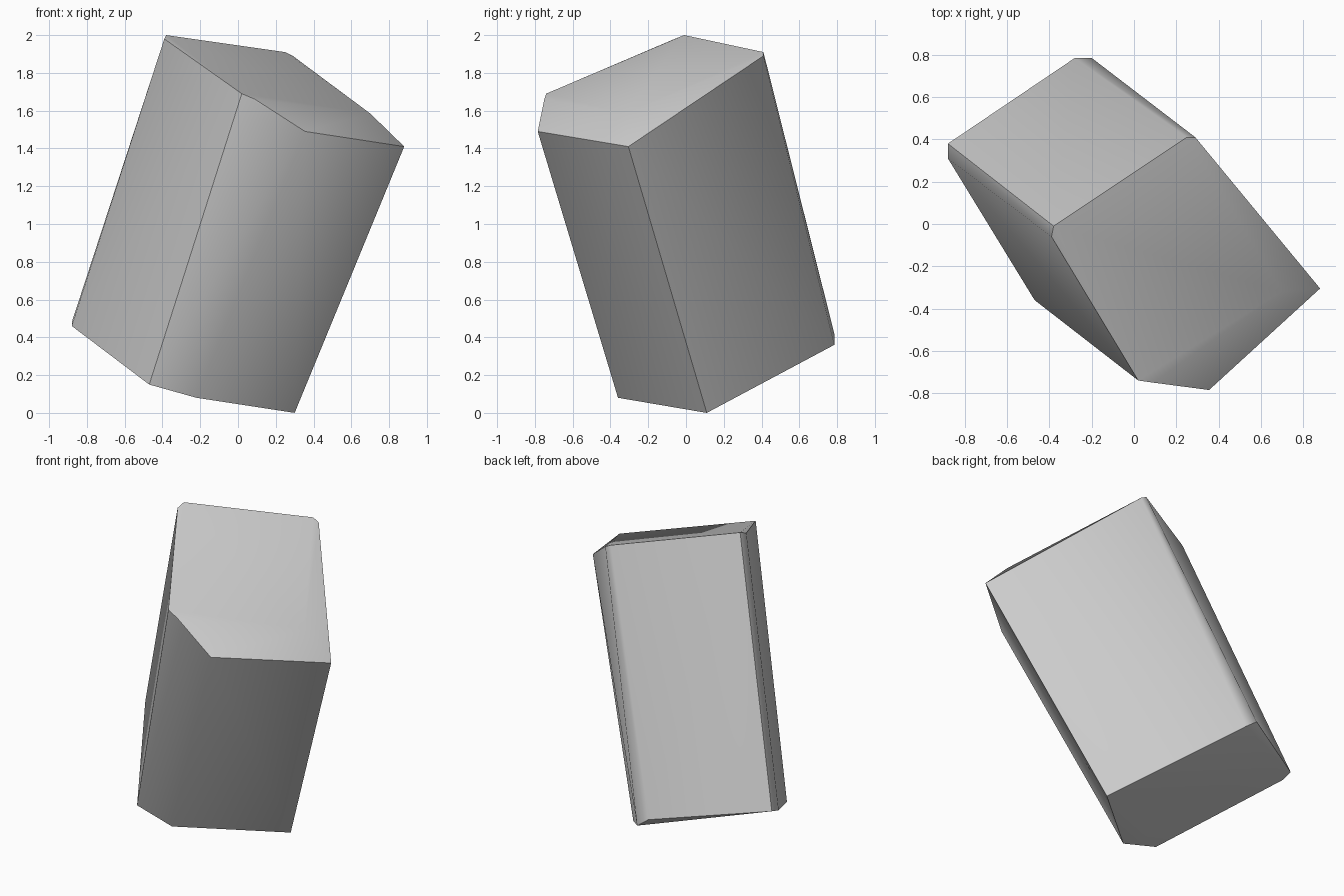
import bpy, bmesh, math

if "Cube" in bpy.data.objects:
    bpy.data.objects.remove(bpy.data.objects["Cube"])

# Corners of the leaning block; paired points form the worn, chamfered edges
upper = [(-0.38, -0.01, 2.00), (-0.39, -0.06, 1.98),
         (0.25, 0.41, 1.91), (0.29, 0.41, 1.89),
         (0.70, -0.32, 1.585), (0.88, -0.305, 1.41),
         (0.02, -0.74, 1.69), (0.09, -0.75, 1.66),
         (0.355, -0.785, 1.49)]
lower = [(-0.88, 0.38, 0.48), (-0.88, 0.31, 0.46),
         (-0.28, 0.785, 0.42), (-0.20, 0.785, 0.36),
         (-0.47, -0.36, 0.15), (-0.22, -0.36, 0.08),
         (0.30, 0.11, 0.0)]

# Block body wrapped around its corners
bm = bmesh.new()
for p in upper + lower:
    bm.verts.new(p)
bmesh.ops.convex_hull(bm, input=bm.verts[:])
bmesh.ops.recalc_face_normals(bm, faces=bm.faces[:])
mesh = bpy.data.meshes.new("stone_block")
bm.to_mesh(mesh)
bm.free()
block = bpy.data.objects.new("stone_block", mesh)
bpy.context.collection.objects.link(block)

# Soft shading over shallow facets, sharp main edges
bpy.context.view_layer.objects.active = block
block.select_set(True)
bpy.ops.object.shade_smooth_by_angle(angle=math.radians(45))
